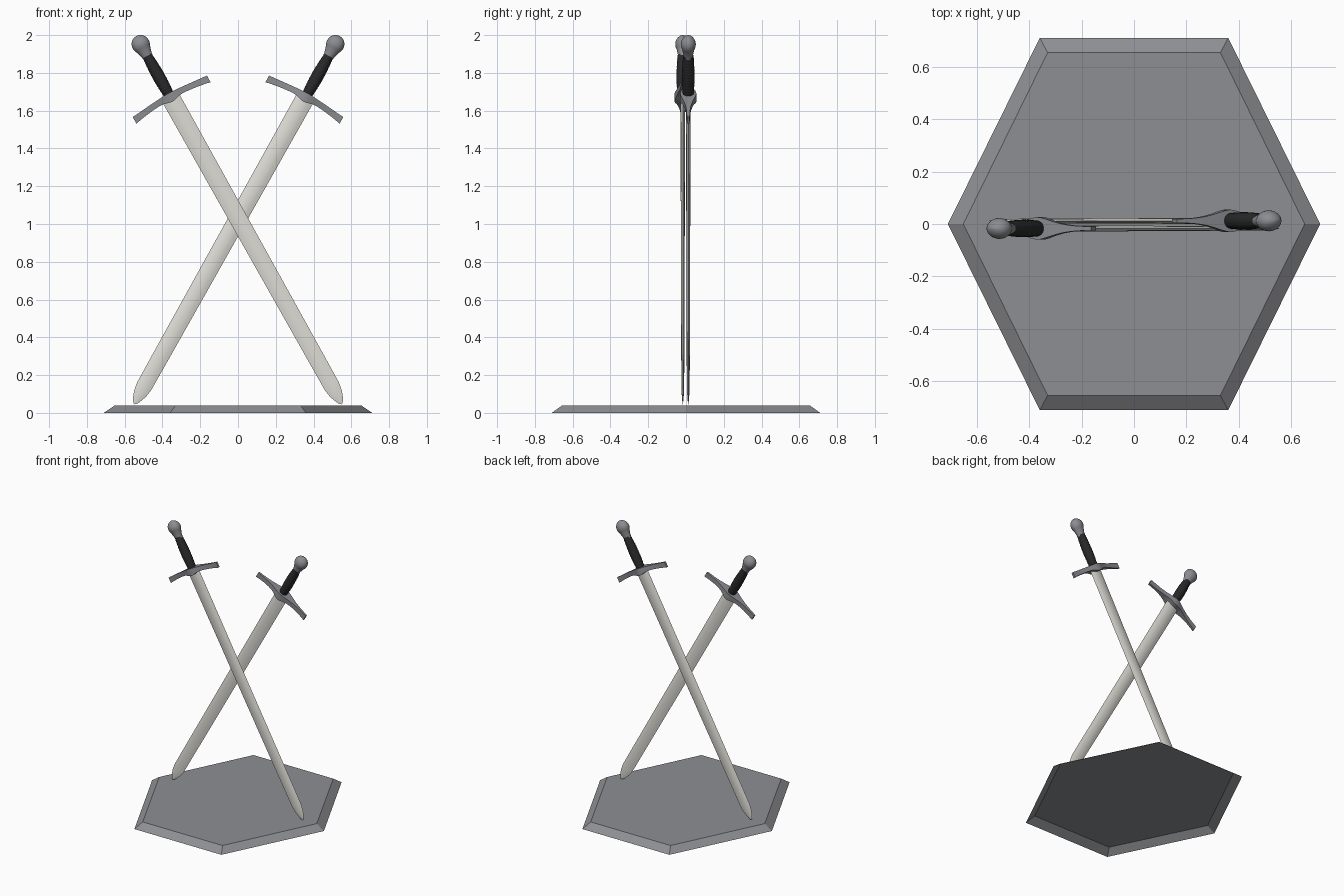
import bpy, bmesh, math
from mathutils import Matrix

if "Cube" in bpy.data.objects:
    bpy.data.objects.remove(bpy.data.objects["Cube"])


def material(name, rgb):
    m = bpy.data.materials.new(name)
    m.diffuse_color = (*rgb, 1)
    m.use_nodes = True
    m.node_tree.nodes["Principled BSDF"].inputs["Base Color"].default_value = m.diffuse_color
    return m


STEEL = material("pale_steel", (0.73, 0.72, 0.67))
IRON = material("grey_iron", (0.26, 0.265, 0.285))
LEATHER = material("black_leather", (0.022, 0.022, 0.022))
STONE = material("grey_stone", (0.27, 0.275, 0.29))


def loft(name, rings, mat, matrix=Matrix(), smooth=30, capped=True):
    """Skin a tube through rings of equal point count."""
    bm = bmesh.new()
    loops = [[bm.verts.new(p) for p in r] for r in rings]
    n = len(loops[0])
    for a, b in zip(loops, loops[1:]):
        for i in range(n):
            j = (i + 1) % n
            bm.faces.new((a[i], a[j], b[j], b[i]))
    if capped:
        bm.faces.new(loops[0][::-1])
    bm.faces.new(loops[-1])
    bmesh.ops.recalc_face_normals(bm, faces=bm.faces)
    me = bpy.data.meshes.new(name)
    bm.to_mesh(me)
    bm.free()
    me.materials.append(mat)
    ob = bpy.data.objects.new(name, me)
    bpy.context.collection.objects.link(ob)
    ob.matrix_world = matrix
    if smooth:
        bpy.ops.object.select_all(action='DESELECT')
        bpy.context.view_layer.objects.active = ob
        ob.select_set(True)
        bpy.ops.object.shade_smooth_by_angle(angle=math.radians(smooth))
    return ob


def ellipse(v, rx, ry, n=28):
    return [(rx * math.cos(2 * math.pi * i / n), ry * math.sin(2 * math.pi * i / n), v)
            for i in range(n)]


def blade_ring(v, w, t):
    """Blade section: sharp edges with a softly domed face."""
    half = [(w, 0), (0.55 * w, 0.75 * t), (0.2 * w, t), (-0.2 * w, t), (-0.55 * w, 0.75 * t)]
    return [(x, y, v) for x, y in half] + [(-x, -y, v) for x, y in half]


def guard_ring(u):
    a = abs(u) / 0.225
    mid = math.exp(-(u / 0.04) ** 2)
    c = 0.741 - 0.021 * a ** 1.6 - 0.008 * mid         # arms droop to the blade
    h = 0.016 + 0.004 * a ** 4 + 0.009 * mid
    y = 0.007 + 0.036 * math.exp(-(abs(u) / 0.09) ** 1.6)   # thick middle, thin ends
    return [(u, -y, c - h), (u, y, c - h), (u, y, c + h), (u, -y, c + h)]


def sword(side, matrix):
    # blade, tip downward
    stations = [(-1.126, 0.004, 0.001), (-1.115, 0.014, 0.002), (-1.09, 0.026, 0.004),
                (-1.06, 0.036, 0.006), (-1.02, 0.0425, 0.007), (-0.9, 0.0435, 0.008),
                (-0.3, 0.046, 0.010), (0.73, 0.050, 0.012)]
    loft(side + "_blade", [blade_ring(*s) for s in stations], STEEL, matrix, 40)
    # crossguard
    loft(side + "_crossguard", [guard_ring(0.225 * i / 14) for i in range(-14, 15)], IRON, matrix)
    # grip with shallow wrapped ribs
    rings = []
    for i in range(61):
        t = i / 60
        s = math.sin(math.pi * t)
        rib = 0.0006 * math.cos(t * 30 * math.pi)
        rings.append(ellipse(0.735 + 0.25 * t, 0.026 + 0.007 * s + rib, 0.028 + 0.005 * s + rib))
    loft(side + "_grip", rings, LEATHER, matrix, 60)
    # pear-shaped, slightly flattened pommel
    rings = [ellipse(0.975, 0.027, 0.023), ellipse(0.99, 0.029, 0.025),
             ellipse(1.008, 0.034, 0.029)]
    for i in range(11):
        a = math.radians(-32 + 12 * i)
        r = math.cos(a)
        rings.append(ellipse(1.055 + 0.05 * math.sin(a), 0.048 * r, 0.040 * r ** 1.2))
    rings.append(ellipse(1.105, 0.002, 0.002))
    loft(side + "_pommel", rings, IRON, matrix, 50)


# two crossed swords, one behind the other
tilt = Matrix.Rotation(math.radians(-29.2), 4, 'Y')
sword("front_sword", Matrix.Translation((0, -0.017, 1.03)) @ tilt)
sword("rear_sword", Matrix.Translation((0, 0.012, 1.03)) @ Matrix.Rotation(math.pi, 4, 'Z') @ tilt)


# bevelled hexagonal base, hollow and open underneath
def hexagon(x, xs, y, z):
    return [(x, 0, z), (xs, y, z), (-xs, y, z), (-x, 0, z), (-xs, -y, z), (xs, -y, z)]


loft("hexagonal_base", [hexagon(0.711, 0.36, 0.711, 0), hexagon(0.652, 0.33, 0.655, 0.04)],
     STONE, smooth=0, capped=False)
